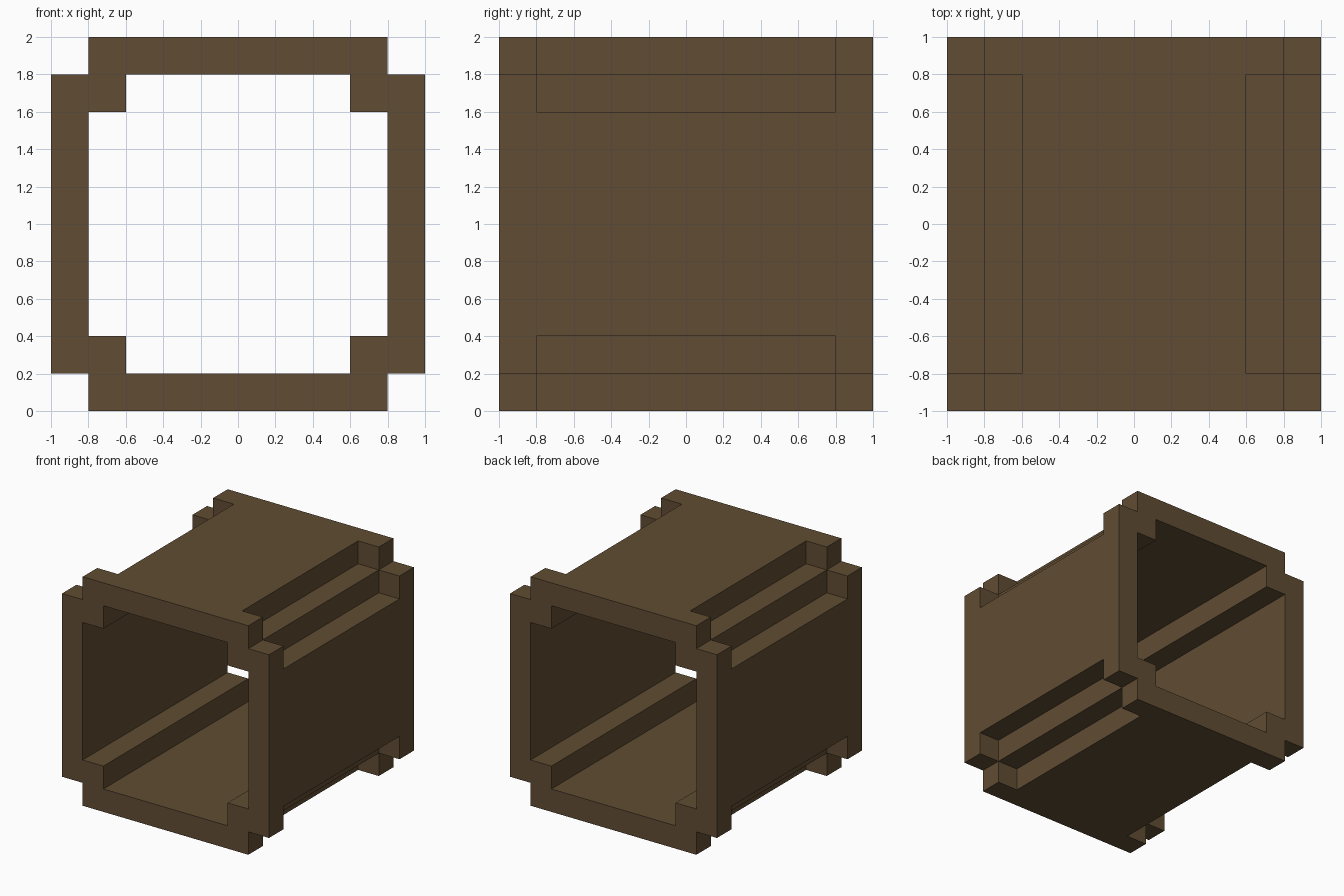
import bpy
import bmesh
import math
from mathutils import Matrix, Vector

cube = bpy.data.objects.get("Cube")
if cube:
    bpy.data.objects.remove(cube, do_unlink=True)

T = 0.2                          # thickness of every plate and rail
CENTRE = Vector((0, 0, 1))       # the tunnel axis runs along y at this height

brown = bpy.data.materials.new("dark_brown")
brown.use_nodes = True
COLOUR = (0.119, 0.074, 0.033, 1)
brown.diffuse_color = COLOUR
brown.node_tree.nodes["Principled BSDF"].inputs["Base Color"].default_value = COLOUR


def extruded(name, outline, z0, angle):
    """Extrude an xy outline up by T from z0, then turn it about the tunnel axis."""
    bm = bmesh.new()
    face = bm.faces.new([bm.verts.new((x, y, z0)) for x, y in outline])
    ext = bmesh.ops.extrude_face_region(bm, geom=[face])
    top = [v for v in ext["geom"] if isinstance(v, bmesh.types.BMVert)]
    bmesh.ops.translate(bm, verts=top, vec=(0, 0, T))
    bmesh.ops.recalc_face_normals(bm, faces=bm.faces)
    turn = Matrix.Translation(CENTRE) @ Matrix.Rotation(angle, 4, "Y")
    bmesh.ops.transform(bm, matrix=turn, verts=bm.verts)
    mesh = bpy.data.meshes.new(name)
    bm.to_mesh(mesh)
    bm.free()
    mesh.materials.append(brown)
    obj = bpy.data.objects.new(name, mesh)
    bpy.context.collection.objects.link(obj)


# Wall plate: full width at both ends, narrower along the middle
half = [(0.8, -1), (0.8, -0.8), (0.6, -0.8), (0.6, 0.8), (0.8, 0.8), (0.8, 1)]
plate = half + [(-x, y) for x, y in reversed(half)]

# Corner rail: square bar running the whole length
rail = [(0.6, -1), (0.8, -1), (0.8, 1), (0.6, 1)]

walls = ["top", "left", "bottom", "right"]
corners = ["top_left", "bottom_left", "bottom_right", "top_right"]
for i in range(4):
    angle = i * math.pi / 2
    extruded(walls[i] + "_wall", plate, 0.8, angle)
    extruded(corners[i] + "_rail", rail, 0.6, angle)
